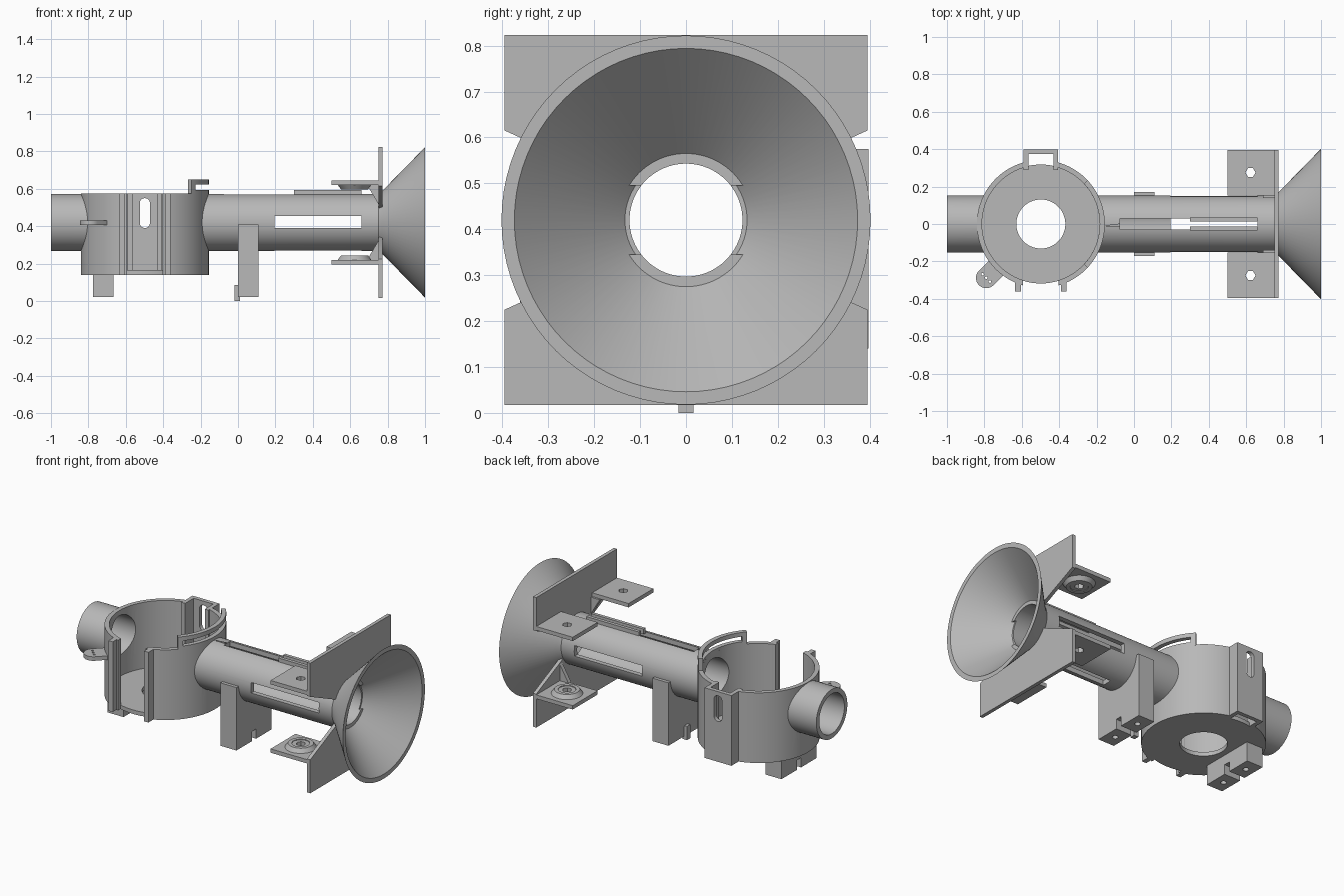
import bpy, bmesh, math
from mathutils import Vector

cube = bpy.data.objects.get("Cube")
if cube:
    bpy.data.objects.remove(cube, do_unlink=True)

GREY = (0.48, 0.48, 0.48, 1)
mat = bpy.data.materials.new("plain grey plastic")
mat.use_nodes = True
mat.diffuse_color = GREY
bsdf = mat.node_tree.nodes["Principled BSDF"]
bsdf.inputs["Base Color"].default_value = GREY
bsdf.inputs["Roughness"].default_value = 0.6

ZC = 0.42      # height of the tube axis
DX = -0.498    # drum centre
BORE, TUBE = 0.123, 0.152


def finish(name, bm):
    bmesh.ops.recalc_face_normals(bm, faces=bm.faces)
    me = bpy.data.meshes.new(name)
    bm.to_mesh(me)
    bm.free()
    me.materials.append(mat)
    ob = bpy.data.objects.new(name, me)
    bpy.context.collection.objects.link(ob)
    return ob


def prism(name, pts, axis, a, b):
    """Extrude a 2D outline along an axis from a to b."""
    def place(p, h):
        return {"x": (h, p[0], p[1]), "y": (p[0], h, p[1]), "z": (p[0], p[1], h)}[axis]
    bm = bmesh.new()
    low, high = [[bm.verts.new(place(p, h)) for p in pts] for h in (a, b)]
    bm.faces.new(low)
    bm.faces.new(high)
    for i in range(len(pts)):
        j = (i + 1) % len(pts)
        bm.faces.new((low[i], low[j], high[j], high[i]))
    return finish(name, bm)


def box(name, x, y, z):
    return prism(name, [(x[0], y[0]), (x[1], y[0]), (x[1], y[1]), (x[0], y[1])], "z", *z)


def disc(cx, cy, r, n=32):
    return [(cx + r * math.cos(math.tau * i / n), cy + r * math.sin(math.tau * i / n)) for i in range(n)]


def lathe(name, profile, axis, centre, start=0, end=360, n=80):
    """Revolve a closed (radius, height) profile; partial turns are capped."""
    full = end - start >= 360
    bm = bmesh.new()
    rings = []
    for i in range(n if full else n + 1):
        t = math.radians(start + (end - start) * i / n)
        c, s = math.cos(t), math.sin(t)
        rings.append([bm.verts.new(Vector(centre) + Vector((h, r * c, r * s) if axis == "x" else (r * c, r * s, h)))
                      for r, h in profile])
    m = len(profile)
    for i in range(n):
        a, b = rings[i], rings[(i + 1) % len(rings)]
        for k in range(m):
            bm.faces.new((a[k], a[(k + 1) % m], b[(k + 1) % m], b[k]))
    if not full:
        bm.faces.new(rings[0])
        bm.faces.new(rings[-1])
    return finish(name, bm)


def ring(name, r0, r1, a, b, axis, centre, **kw):
    return lathe(name, [(r0, a), (r1, a), (r1, b), (r0, b)], axis, centre, **kw)


def cut(ob, *cutters):
    """Subtract the cutters, then discard them."""
    for c in cutters:
        c.hide_render = True
        mod = ob.modifiers.new("cut", "BOOLEAN")
        mod.operation, mod.solver, mod.object = "DIFFERENCE", "EXACT", c
    bpy.context.view_layer.update()
    dg = bpy.context.evaluated_depsgraph_get()
    ob_eval = ob.evaluated_get(dg)
    me = bpy.data.meshes.new_from_object(ob_eval)
    ob.modifiers.clear()
    ob.data = me
    for c in cutters:
        bpy.data.objects.remove(c, do_unlink=True)
    return ob


def bore(a=-1.2, b=0.74):
    return prism("bore_cutter", disc(0, ZC, BORE, 80), "x", a, b)


def drum_core(r=0.328):
    return prism("core_cutter", disc(DX, 0, r, 80), "z", 0.05, 0.8)


# Tubes on both sides of the drum
axis_at = (0, 0, ZC)
cut(ring("rear_tube", BORE, TUBE, -1, -0.75, "x", axis_at), drum_core())
cut(ring("main_tube", BORE, TUBE, -0.25, 0.76, "x", axis_at), drum_core(),
    box("top_slot", (-0.075, 0.66), (-0.03, 0.03), (ZC, 0.7)),
    box("bottom_slot", (0.195, 0.66), (-0.03, 0.03), (0.2, ZC)),
    box("side_slot", (0.195, 0.66), (-0.3, 0.3), (0.39, 0.455)))
for side in (-1, 1):
    ys = sorted((side * 0.013, side * 0.034))
    box("slot_rail", (0.3, 0.66), ys, (0.56, 0.592))

# Funnel
lathe("funnel", [(TUBE, 0.75), (0.165, 0.768), (0.402, 1), (0.374, 1), (BORE, 0.75)], "x", axis_at)

# Drum wall with front opening, rear pocket and tube holes
cut(ring("drum_wall", 0.315, 0.342, 0.14, 0.575, "z", (DX, 0, 0)),
    box("front_gap", (DX - 0.095, DX + 0.095), (-0.5, -0.2), (0, 0.8)),
    box("rear_gap", (DX - 0.067, DX + 0.067), (0.2, 0.5), (0, 0.8)),
    bore())
ring("drum_floor", 0.131, 0.318, 0.14, 0.165, "z", (DX, 0, 0))
for side in (-1, 1):
    xs = sorted((DX + side * 0.107, DX + side * 0.137))
    box("opening_flange", xs, (-0.362, -0.295), (0.14, 0.575))

# Rear pocket with a rounded window
window = [(DX + x * 0.027, z + s * 0.025 * math.sin(t)) for x, z, s, t in
          [(math.cos(math.pi * i / 8), 0.525, 1, math.pi * i / 8) for i in range(9)] +
          [(-math.cos(math.pi * i / 8), 0.415, -1, math.pi * i / 8) for i in range(9)]]
cut(box("rear_pocket", (DX - 0.092, DX + 0.092), (0.29, 0.398), (0.14, 0.575)),
    box("pocket_cutter", (DX - 0.067, DX + 0.067), (0.2, 0.373), (0, 0.8)),
    prism("window_cutter", window, "y", 0.3, 0.5))

# Raised slotted rim above the main tube
rim = dict(axis="z", centre=(DX, 0, 0), n=24)
ring("rim_base", 0.315, 0.342, 0.57, 0.592, start=-39, end=39, **rim)
ring("rim_top", 0.315, 0.342, 0.624, 0.65, start=-43, end=43, **rim)
for a in (-43, 38):
    ring("rim_post", 0.315, 0.342, 0.57, 0.645, start=a, end=a + 5, axis="z", centre=(DX, 0, 0), n=4)

# Cable tab on the drum's front corner
d = math.sqrt(0.5)
tip, root, w = Vector((-0.79, -0.288)), Vector((-0.69, -0.188)), 0.055
outline = [tip + w * Vector((math.cos(t), math.sin(t))) for t in
           [math.radians(135 + 180 * i / 16) for i in range(17)]]
outline += [root + w * Vector((d, -d)), root + w * Vector((-d, d))]
holes = [prism("tab_hole", disc(tip.x + k * d * 0.02, tip.y - k * d * 0.02, 0.007, 10), "z", 0.3, 0.5)
         for k in (-1.4, 0, 1.4)]
cut(prism("cable_tab", outline, "z", 0.405, 0.43), drum_core(), *holes)


# Feet: split blocks with blind screw holes underneath
def foot(name, x0, top):
    xm = x0 + 0.055
    cutters = [prism("screw_hole", disc(xm, s * 0.095, 0.017, 16), "z", 0, 0.08) for s in (-1, 1)]
    cutters.append(box("foot_slot", (x0 - 0.1, x0 + 0.2), (-0.02, 0.02), (0, 0.08)))
    if top > 0.2:
        cutters.append(bore())
    cut(box(name, (x0, x0 + 0.11), (-0.172, 0.172), (0.02, top)), *cutters)


foot("drum_foot", -0.775, 0.145)
foot("tube_foot", 0, 0.41)
box("foot_pin", (-0.018, 0.012), (-0.016, 0.016), (0, 0.085))

# Mounting plates, shelves, nut bosses and gussets, mirrored about the axis
for v, level in ((1, "upper"), (-1, "lower")):
    def z(h):
        return ZC + v * h
    cut(prism(level + "_plate", [(-0.395, z(0.403)), (0.395, z(0.403)), (0.395, z(0.195)),
                                 (0.13, z(0.075)), (-0.13, z(0.075)), (-0.395, z(0.195))], "x", 0.75, 0.772),
        bore(0.5, 0.9))
    for s in (-1, 1):
        y = s * 0.275
        cut(box(level + "_shelf", (0.5, 0.76), sorted((s * 0.152, s * 0.395)), sorted((z(0.2), z(0.224)))),
            prism("bolt_hole", disc(0.623, y, 0.027, 6), "z", 0, 0.9))
        boss = lathe(level + "_nut_boss", [(0, z(0.201)), (0.09, z(0.201)), (0.072, z(0.176)), (0, z(0.176))][1:3]
                     + [(0.05, z(0.176)), (0.05, z(0.201))], "z", (0.623, y, 0), n=48)
        cut(ring(level + "_nut_seat", 0.027, 0.056, *sorted((z(0.18), z(0.201))), "z", (0.623, y, 0), n=6))
        prism(level + "_gusset", [(0.69, z(0.201)), (0.755, z(0.201)), (0.755, z(0.09))], "y",
              *sorted((s * 0.14, s * 0.165)))

# Smooth curved surfaces, crisp edges
for ob in bpy.context.scene.objects:
    if ob.type == "MESH":
        bpy.ops.object.select_all(action="DESELECT")
        ob.select_set(True)
        bpy.context.view_layer.objects.active = ob
        bpy.ops.object.shade_smooth_by_angle(angle=math.radians(30))
